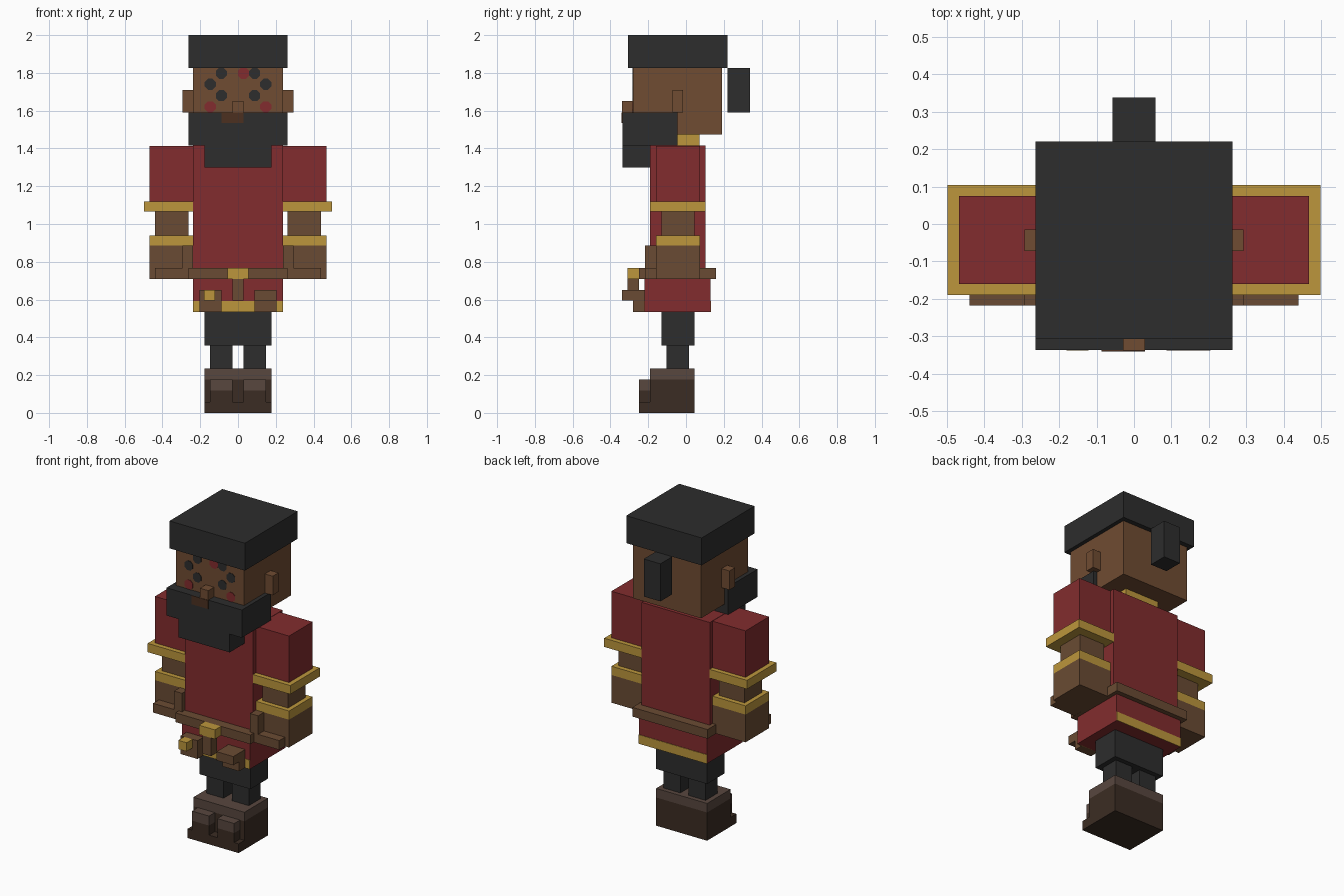
import bpy, bmesh, math
from mathutils import Matrix

cube = bpy.data.objects.get("Cube")
if cube:
    bpy.data.objects.remove(cube, do_unlink=True)


def material(name, rgb):
    """Flat material from 0-255 display values, stored as linear."""
    lin = [((c / 255 + 0.055) / 1.055) ** 2.4 for c in rgb] + [1.0]
    m = bpy.data.materials.new(name)
    m.use_nodes = True
    m.diffuse_color = lin
    m.node_tree.nodes["Principled BSDF"].inputs["Base Color"].default_value = lin
    return m


black = material("black", (45, 45, 45))
red = material("red", (130, 44, 46))
gold = material("gold", (188, 150, 60))
skin = material("skin", (112, 76, 50))
leather = material("leather", (106, 75, 51))
boot_dark = material("boot dark brown", (59, 44, 35))
boot_light = material("boot light brown", (88, 71, 63))
mouth_brown = material("mouth brown", (76, 48, 32))


def add(name, bm, mat):
    me = bpy.data.meshes.new(name)
    bm.to_mesh(me)
    bm.free()
    me.materials.append(mat)
    ob = bpy.data.objects.new(name, me)
    bpy.context.collection.objects.link(ob)
    return ob


def box(name, mat, x, y, z):
    """Box spanning the (min, max) ranges x, y and z."""
    bm = bmesh.new()
    size = [r[1] - r[0] for r in (x, y, z)]
    mid = [(r[1] + r[0]) / 2 for r in (x, y, z)]
    bmesh.ops.create_cube(bm, size=1, matrix=Matrix.Translation(mid) @ Matrix.Diagonal((*size, 1)))
    return add(name, bm, mat)


def pair(name, mat, x, y, z):
    """Box on the left (+x) and its mirror on the right."""
    box("left_" + name, mat, x, y, z)
    box("right_" + name, mat, (-x[1], -x[0]), y, z)


def wide(name, mat, half, y, z):
    """Box centred on x = 0."""
    box(name, mat, (-half, half), y, z)


def spot(name, mat, x, z, y):
    """Thin octagonal paint spot facing the front."""
    bm = bmesh.new()
    r = 0.0293 / math.cos(math.pi / 8)
    turn = Matrix.Rotation(math.pi / 2, 4, 'X') @ Matrix.Rotation(math.pi / 8, 4, 'Z')
    bmesh.ops.create_cone(bm, cap_ends=True, segments=8, radius1=r, radius2=r, depth=0.006,
                          matrix=Matrix.Translation((x, y, z)) @ turn)
    add(name, bm, mat)


# Head, cap and hair
wide("cap", black, 0.263, (-0.307, 0.22), (1.827, 2.0))
wide("head", skin, 0.238, (-0.28, 0.19), (1.475, 1.827))
wide("ponytail", black, 0.058, (0.22, 0.338), (1.59, 1.827))
pair("ear", skin, (0.238, 0.293), (-0.072, -0.015), (1.59, 1.71))
wide("nose", skin, 0.029, (-0.338, -0.28), (1.59, 1.65))
wide("beard", black, 0.263, (-0.337, -0.045), (1.415, 1.59))
wide("beard_tip", black, 0.178, (-0.337, -0.19), (1.30, 1.415))
box("mouth", mouth_brown, (-0.087, 0.029), (-0.341, -0.336), (1.535, 1.59))
wide("neck", gold, 0.12, (-0.12, 0.072), (1.41, 1.48))

# Face paint
for s, side in ((1, "left"), (-1, "right")):
    for i, (x, z) in enumerate(((0.088, 1.798), (0.147, 1.74), (0.088, 1.68))):
        spot(f"{side}_face_spot_{i + 1}", black, s * x, z, -0.28)
    spot(side + "_cheek_spot", red, s * 0.147, 1.62, -0.28)
spot("forehead_spot", red, 0.029, 1.798, -0.28)

# Tunic and belt
wide("tunic", red, 0.238, (-0.19, 0.103), (0.71, 1.415))
wide("skirt", red, 0.238, (-0.22, 0.13), (0.535, 0.72))
wide("front_hem", gold, 0.238, (-0.223, -0.219), (0.535, 0.592))
wide("back_hem", gold, 0.238, (0.129, 0.133), (0.535, 0.592))
wide("belt", leather, 0.262, (-0.25, 0.16), (0.71, 0.768))
wide("belt_buckle", gold, 0.056, (-0.31, -0.25), (0.71, 0.768))
wide("belt_strap", leather, 0.029, (-0.31, -0.25), (0.595, 0.71))
pair("pouch", leather, (0.087, 0.204), (-0.28, -0.22), (0.535, 0.65))
box("left_pouch_flap", leather, (0.087, 0.204), (-0.338, -0.28), (0.595, 0.65))
box("right_pouch_clasp", gold, (-0.18, -0.122), (-0.338, -0.28), (0.595, 0.65))

# Arms
pair("sleeve", red, (0.238, 0.468), (-0.16, 0.075), (1.12, 1.413))
pair("sleeve_band", gold, (0.238, 0.498), (-0.19, 0.104), (1.065, 1.12))
pair("forearm", leather, (0.263, 0.44), (-0.13, 0.045), (0.94, 1.065))
pair("cuff", gold, (0.238, 0.468), (-0.16, 0.075), (0.885, 0.94))
pair("hand", leather, (0.238, 0.468), (-0.16, 0.075), (0.71, 0.885))
pair("thumb", leather, (0.238, 0.293), (-0.218, -0.16), (0.768, 0.885))
pair("fingers", leather, (0.263, 0.44), (-0.218, -0.16), (0.71, 0.768))

# Legs and boots
wide("trousers", black, 0.178, (-0.13, 0.044), (0.358, 0.535))
pair("leg", black, (0.029, 0.147), (-0.102, 0.015), (0.235, 0.358))
wide("boots", boot_dark, 0.178, (-0.19, 0.044), (0.0, 0.178))
wide("boot_tops", boot_light, 0.178, (-0.19, 0.044), (0.178, 0.235))
wide("boot_soles", boot_dark, 0.178, (-0.248, -0.19), (0.0, 0.058))
pair("toe", boot_dark, (0.029, 0.147), (-0.248, -0.19), (0.058, 0.118))
pair("toe_cap", boot_light, (0.029, 0.147), (-0.248, -0.19), (0.118, 0.178))
